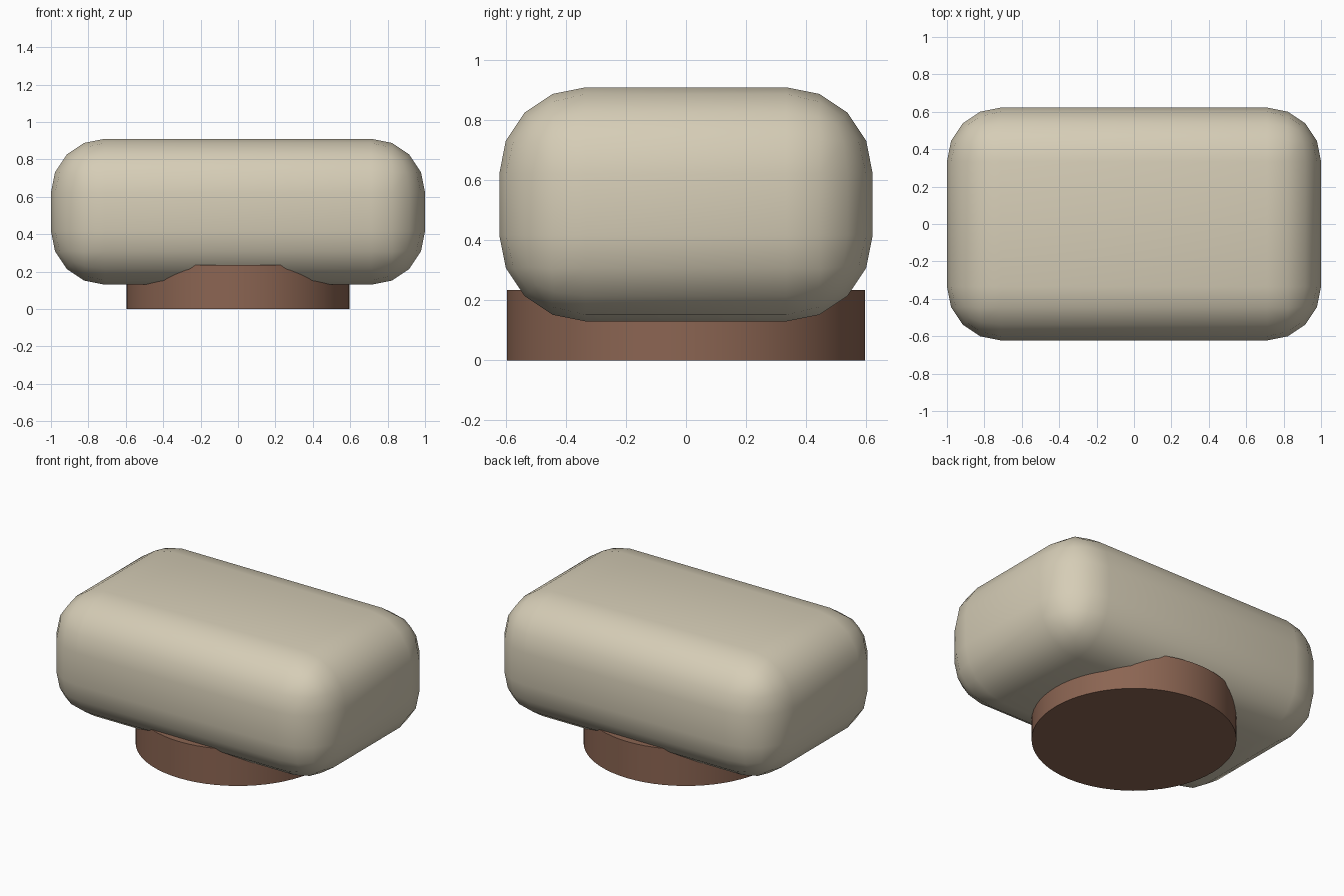
import bpy

default = bpy.data.objects.get("Cube")
if default:
    bpy.data.objects.remove(default, do_unlink=True)


def make_material(name, rgb):
    mat = bpy.data.materials.new(name)
    mat.use_nodes = True
    color = (*rgb, 1)
    mat.diffuse_color = color
    mat.node_tree.nodes["Principled BSDF"].inputs["Base Color"].default_value = color
    return mat


def finish(obj, name, mat):
    obj.name = name
    obj.data.materials.append(mat)
    bpy.ops.object.shade_smooth_by_angle()


cream = make_material("warm cream", (0.67, 0.61, 0.47))
brown = make_material("reddish brown", (0.26, 0.13, 0.085))

# Round base, partly sunk into the body
base_height = 0.235
bpy.ops.mesh.primitive_cylinder_add(vertices=64, radius=0.597, depth=base_height,
                                    location=(0, 0, base_height / 2))
finish(bpy.context.object, "round_base", brown)

# Pillow-like body: a box with generously rounded edges
bpy.ops.mesh.primitive_cube_add(size=1, location=(0, 0, 0.52))
body = bpy.context.object
body.scale = (2.0, 1.245, 0.78)
bpy.ops.object.transform_apply(location=False, rotation=False, scale=True)
bevel = body.modifiers.new("rounded_edges", "BEVEL")
bevel.width = 0.288
bevel.segments = 4
bpy.ops.object.modifier_apply(modifier=bevel.name)
finish(body, "rounded_body", cream)
